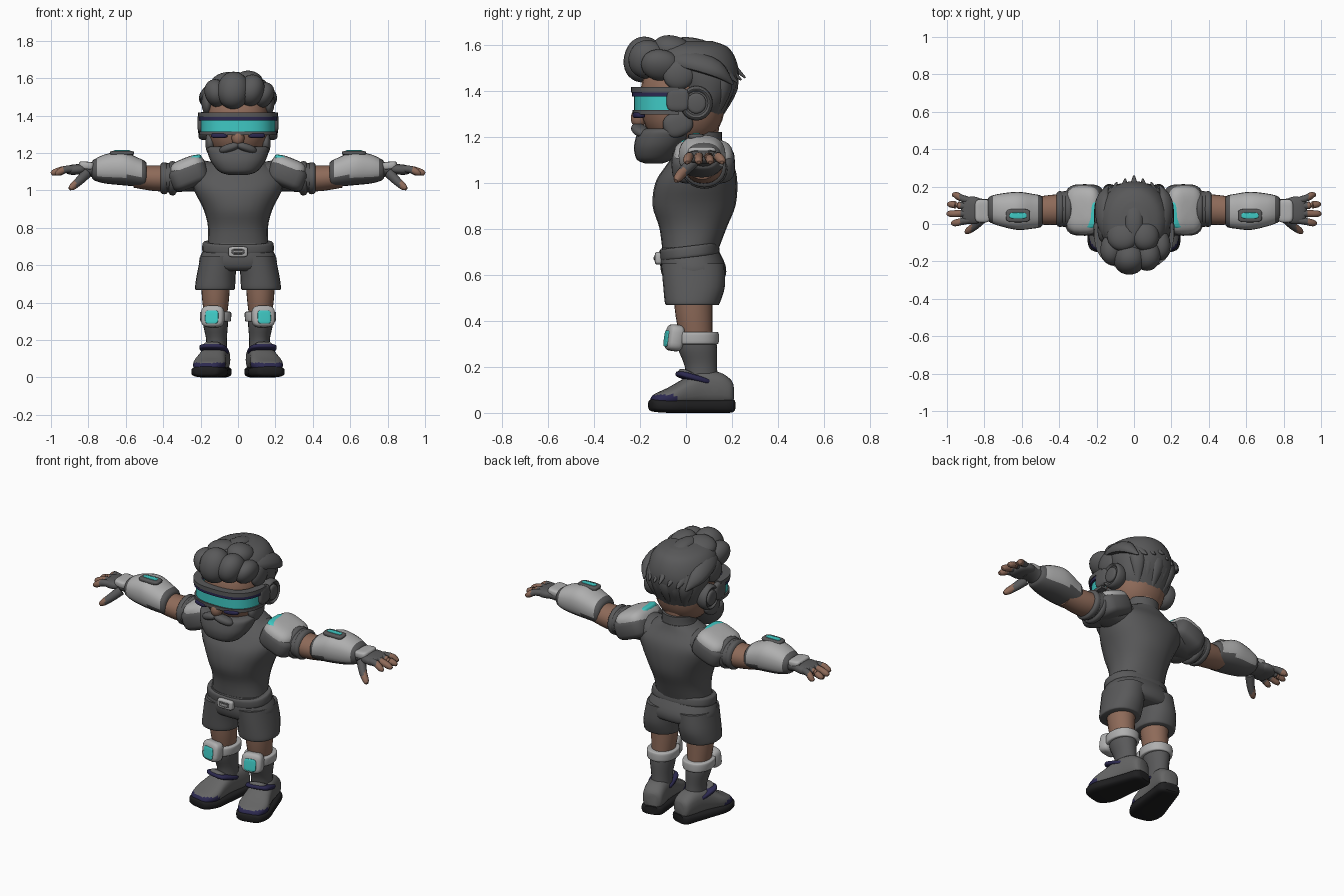
import bpy, bmesh, math
from mathutils import Vector, Matrix, Euler

cube = bpy.data.objects.get("Cube")
if cube:
    bpy.data.objects.remove(cube, do_unlink=True)


def material(name, *rgb):
    mat = bpy.data.materials.new(name)
    mat.use_nodes = True
    colour = (*rgb, 1)
    mat.diffuse_color = colour
    mat.node_tree.nodes["Principled BSDF"].inputs["Base Color"].default_value = colour
    return mat


DARK = material("charcoal cloth", .1, .1, .102)
LIGHT = material("light grey armour", .43, .43, .43)
TEAL = material("teal glow", .05, .58, .55)
SKIN = material("brown skin", .27, .145, .1)
NAVY = material("dark navy", .025, .022, .08)
BLACK = material("black rubber", .014, .014, .015)
SHOE = material("shoe grey", .13, .13, .13)


def finish(name, bm, mats, rule=None, matrix=None):
    """Turn a bmesh into an object; parts named left_ also get a right_ twin."""
    bmesh.ops.recalc_face_normals(bm, faces=bm.faces)
    mats = mats if isinstance(mats, tuple) else (mats,)
    for face in bm.faces:
        face.smooth = True
        if rule:
            face.material_index = int(rule(face.calc_center_median(), face.normal))
    if matrix:
        bm.transform(matrix)
    sides = [(name, 1)]
    if name.startswith("left_"):
        sides.append((name.replace("left_", "right_"), -1))
    for part, sign in sides:
        if sign < 0:
            bm.transform(Matrix.Scale(-1, 4, Vector((1, 0, 0))))
            bmesh.ops.reverse_faces(bm, faces=bm.faces)
        mesh = bpy.data.meshes.new(part)
        bm.to_mesh(mesh)
        for mat in mats:
            mesh.materials.append(mat)
        mesh.set_sharp_from_angle(angle=math.radians(42))
        bpy.context.collection.objects.link(bpy.data.objects.new(part, mesh))
    bm.free()


def skin_rings(name, rings, mats, rule=None, matrix=None):
    """Bridge equal point loops and cap both ends."""
    bm = bmesh.new()
    loops = [[bm.verts.new(p) for p in ring] for ring in rings]
    n = len(loops[0])
    for lo, hi in zip(loops, loops[1:]):
        for i in range(n):
            bm.faces.new((lo[i], lo[(i + 1) % n], hi[(i + 1) % n], hi[i]))
    bm.faces.new(loops[0][::-1])
    bm.faces.new(loops[-1])
    finish(name, bm, mats, rule, matrix)


def smooth_rows(rows, steps=4):
    """Catmull-Rom interpolation of number rows."""
    out = []
    for i in range(len(rows) - 1):
        quad = [rows[max(0, i - 1)], rows[i], rows[i + 1], rows[min(len(rows) - 1, i + 2)]]
        for s in range(steps):
            t = s / steps
            out.append([b + .5 * t * (c - a + t * (2*a - 5*b + 4*c - d + t * (3*(b - c) + d - a)))
                        for a, b, c, d in zip(*quad)])
    return out + [list(rows[-1])]


def power(value, p):
    return math.copysign(abs(value) ** p, value)


def outline(p, n=24):
    angles = [math.tau * i / n for i in range(n)]
    return [(power(math.cos(a), p), power(math.sin(a), p)) for a in angles]


def loft(name, axis, rows, mats, p=1, rule=None, matrix=None):
    """Rows are position on the axis, two centre offsets, two radii."""
    place = {"X": lambda t, u, v: (t, u, v), "Y": lambda t, u, v: (u, t, v),
             "Z": lambda t, u, v: (u, v, t)}[axis]
    rings = [[place(t, u + a * c, v + b * s) for c, s in outline(p)]
             for t, u, v, a, b in smooth_rows(rows)]
    skin_rings(name, rings, mats, rule, matrix)


def strand(name, rows, mats, rule=None):
    """Tapered tube along a path; rows are x, y, z, width, thickness."""
    rows = smooth_rows(rows)
    rings = []
    for i, row in enumerate(rows):
        here = Vector(row[:3])
        along = Vector(rows[min(i + 1, len(rows) - 1)][:3]) - Vector(rows[max(i - 1, 0)][:3])
        side = along.cross(here - Vector((0, 0, 1.38))).normalized()
        up = side.cross(along).normalized()
        rings.append([here + side * row[3] * c + up * row[4] * s for c, s in outline(1, 12)])
    skin_rings(name, rings, mats, rule)


def blob(name, loc, half, mats, p=1, rot=(0, 0, 0), rule=None):
    """Rounded box or ellipsoid, depending on the power p."""
    bm = bmesh.new()
    bmesh.ops.create_uvsphere(bm, u_segments=24, v_segments=16, radius=1)
    for v in bm.verts:
        flat = math.hypot(v.co.x, v.co.y)
        c, s = (v.co.x / flat, v.co.y / flat) if flat > .001 else (0, 0)
        flat = power(flat, p) if flat > .001 else 0
        v.co = (half[0] * flat * power(c, p), half[1] * flat * power(s, p), half[2] * power(v.co.z, p))
    turn = Euler([math.radians(a) for a in rot]).to_matrix().to_4x4()
    finish(name, bm, mats, rule, Matrix.Translation(loc) @ turn)


def front_band(name, low, high, thick, mat):
    """Curved strip around the front of the face."""
    rings = []
    for i in range(33):
        a = math.pi * (1 + i / 32)
        c, s = power(math.cos(a), .75), power(math.sin(a), .75)
        rings.append([((.2 + d) * c, -.03 + (.195 + d) * s, z)
                      for d, z in ((-.03, low), (thick, low), (thick, high), (-.03, high))])
    skin_rings(name, rings, mat)


# Torso, collar and neck
loft("torso", "Z", [(.68, 0, .015, .165, .115), (.8, 0, .03, .16, .145), (.9, 0, .035, .185, .18),
                    (1, 0, .045, .235, .178), (1.07, 0, .06, .25, .15), (1.13, 0, .065, .18, .11),
                    (1.17, 0, .07, .1, .09)], DARK, .9)
loft("collar", "Z", [(1.13, 0, .06, .12, .1), (1.17, 0, .065, .1, .092), (1.22, 0, .065, .098, .092)], DARK)
loft("neck", "Z", [(1.15, 0, .06, .085, .08), (1.32, 0, .06, .09, .085)], SKIN)

# Shorts, belt and buckle
loft("shorts_hips", "Z", [(.72, 0, .015, .165, .12), (.64, 0, .03, .205, .142), (.59, 0, .035, .2, .135),
                          (.57, 0, .035, .17, .11)], DARK, .85)
loft("left_shorts_leg", "Z", [(.65, .1, .03, .1, .138), (.55, .116, .035, .104, .134),
                              (.48, .123, .028, .107, .12), (.468, .123, .028, .1, .112)], DARK, .9)
tilt = Matrix.Translation((0, .015, .7)) @ Matrix.Rotation(.12, 4, "X")
loft("belt", "Z", [(-.025, 0, 0, .178, .12), (-.02, 0, 0, .192, .13), (.02, 0, 0, .188, .128),
                   (.025, 0, 0, .17, .115)], DARK, .85, matrix=tilt)
blob("belt_buckle", (0, -.115, .672), (.052, .02, .028), LIGHT, .4)
blob("buckle_slot", (0, -.133, .672), (.034, .005, .014), DARK, .4)
blob("buckle_bar", (0, -.137, .672), (.024, .005, .006), LIGHT, .4)

# Legs, socks and knee guards
loft("left_leg", "Z", [(.52, .12, .03, .078, .085), (.42, .12, .035, .072, .08), (.32, .12, .045, .06, .07)], SKIN)
loft("left_sock", "Z", [(.335, .12, .045, .066, .082), (.28, .12, .05, .066, .085),
                        (.2, .115, .065, .055, .07), (.12, .115, .07, .058, .07)], DARK)
loft("left_knee_strap", "Z", [(.298, .12, .045, .074, .09), (.305, .12, .045, .082, .097),
                              (.345, .12, .045, .084, .097), (.352, .12, .045, .074, .09)], LIGHT, .9)
blob("left_knee_guard", (.135, -.05, .326), (.062, .036, .058), LIGHT, .55, (-8, 0, 12))
blob("left_knee_light", (.14, -.083, .323), (.036, .008, .036), TEAL, .45, (-8, 0, 12))

# Shoes, toes turned out
foot = Matrix.Translation((.133, .025, 0)) @ Matrix.Rotation(.22, 4, "Z")
loft("left_sole", "Y", [(-.185, 0, .036, .04, .015), (-.17, 0, .033, .072, .027), (-.1, 0, .03, .096, .03),
                        (0, 0, .029, .086, .029), (.1, 0, .029, .074, .029), (.165, 0, .03, .064, .03),
                        (.185, 0, .032, .042, .024)], BLACK, .6, matrix=foot)
loft("left_shoe", "Y", [(-.178, 0, .048, .035, .016), (-.16, 0, .057, .065, .026), (-.1, 0, .07, .087, .04),
                        (-.03, 0, .09, .077, .06), (.04, 0, .107, .068, .076), (.12, 0, .105, .064, .072),
                        (.165, 0, .092, .056, .058), (.18, 0, .085, .035, .045)], (SHOE, NAVY), .75,
     rule=lambda c, n: c.y < -.09 and c.z < .078, matrix=foot)
blob("left_shoe_strap", (.128, .035, .15), (.075, .08, .016), NAVY, .6, (-16, 0, 12))
blob("left_shoe_tongue", (.134, .005, .165), (.05, .04, .018), SHOE, .7, (-25, 0, 12))

# Sleeves and shoulder armour
loft("left_sleeve", "X", [(.12, .07, 1.07, .1, .08), (.24, .08, 1.08, .105, .085), (.35, .08, 1.07, .098, .08),
                          (.4, .08, 1.065, .092, .078)], DARK)
for x, r in ((.35, .1), (.395, .094)):
    loft("left_sleeve_cuff", "X", [(x - .02, .08, 1.065, r - .012, r - .022), (x - .01, .08, 1.065, r, r - .01),
                                   (x + .01, .08, 1.065, r, r - .01), (x + .02, .08, 1.065, r - .012, r - .022)], DARK)
blob("left_shoulder_trim", (.263, .075, 1.08), (.108, .138, .068), DARK, .55, (0, 22, 0))
blob("left_shoulder_guard", (.262, .075, 1.097), (.1, .13, .08), (LIGHT, DARK), .6, (0, 22, 0),
     lambda c, n: c.z < -.02)
blob("left_shoulder_light", (.25, .055, 1.162), (.058, .08, .02), TEAL, .6, (0, 18, 0))

# Arms and forearm guards
loft("left_arm", "X", [(.36, .08, 1.065, .082, .07), (.45, .075, 1.065, .08, .068), (.56, .07, 1.075, .07, .06)], SKIN)
loft("left_forearm_guard", "X", [(.488, .068, 1.09, .072, .055), (.5, .068, 1.09, .085, .068),
                                 (.535, .068, 1.098, .092, .077), (.62, .07, 1.118, .102, .09),
                                 (.71, .075, 1.115, .088, .078), (.765, .078, 1.11, .072, .058),
                                 (.78, .078, 1.11, .06, .045)], (DARK, LIGHT), .85,
     rule=lambda c, n: .515 < c.x < .755 and c.z > 1.075)
loft("left_wrist", "X", [(.76, .075, 1.11, .06, .045), (.8, .075, 1.112, .058, .036),
                         (.85, .075, 1.115, .068, .032)], DARK)
blob("left_wrist_plate", (.81, .07, 1.132), (.042, .062, .022), LIGHT, .5, (0, -5, 0))
blob("left_guard_frame", (.62, .045, 1.2), (.065, .036, .012), DARK, .5)
blob("left_guard_light", (.62, .045, 1.21), (.046, .016, .006), TEAL, .5)

# Gloved hands with bare fingertips
blob("left_palm", (.865, .073, 1.112), (.06, .074, .028), DARK, .75, (0, 4, 0))
for y, tip_y, tip_x in ((.125, .155, .965), (.093, .105, .99), (.056, .055, .993), (.02, .005, .97)):
    strand("left_finger", [(.88, y, 1.115, .018, .018), (.925, (y + tip_y) / 2, 1.112, .02, .019),
                           (tip_x - .012, tip_y, 1.096, .018, .017), (tip_x + .006, tip_y, 1.088, .008, .008)],
           (DARK, SKIN), lambda c, n: c.x > .932)
strand("left_thumb", [(.81, .03, 1.09, .028, .026), (.85, -.01, 1.05, .024, .022),
                      (.885, -.035, 1.02, .019, .018), (.9, -.045, 1.008, .009, .009)],
       (DARK, SKIN), lambda c, n: c.x > .868)

# Head, nose and beard
blob("head", (0, -.015, 1.36), (.166, .185, .2), SKIN, .85)
blob("nose", (0, -.205, 1.28), (.034, .035, .042), SKIN)
loft("beard", "Z", [(1.083, 0, -.14, .05, .035), (1.1, 0, -.138, .1, .075), (1.15, 0, -.118, .142, .108),
                    (1.2, 0, -.095, .162, .122), (1.225, 0, -.085, .165, .118), (1.235, 0, -.08, .15, .1)], DARK, .85)
blob("left_sideburn", (.148, -.035, 1.255), (.026, .065, .055), DARK, .8, (25, 0, 0))
blob("left_moustache", (.045, -.2, 1.228), (.058, .034, .022), DARK, .85, (0, 18, 18))
blob("lower_lip", (0, -.197, 1.205), (.035, .014, .01), SKIN)

# Visor and headphones
front_band("visor_brow", 1.392, 1.416, .014, DARK)
front_band("visor_upper_trim", 1.374, 1.393, .01, NAVY)
front_band("visor_lens", 1.314, 1.375, 0, TEAL)
front_band("visor_lower_rim", 1.296, 1.315, .008, DARK)
blob("left_visor_pad", (.1, -.205, 1.293), (.045, .022, .013), NAVY, .6, (0, 0, 15))
blob("left_visor_arm", (.197, -.035, 1.36), (.02, .05, .052), DARK, .6)
loft("left_earphone", "X", [(.14, .045, 1.345, .058, .06), (.165, .045, 1.345, .07, .074),
                            (.195, .045, 1.345, .07, .074), (.21, .045, 1.345, .06, .063),
                            (.2, .045, 1.345, .05, .052)], DARK)
loft("left_earphone_cap", "X", [(.19, .045, 1.345, .042, .044), (.208, .045, 1.345, .042, .044),
                                (.214, .045, 1.345, .03, .032)], DARK)

# Hair: a cap, swept-back locks and a rolled front
loft("hair_cap", "Z", [(1.27, 0, .085, .1, .066), (1.33, 0, .08, .155, .1), (1.4, 0, .08, .175, .135),
                       (1.47, 0, .055, .185, .175), (1.54, 0, .02, .178, .195), (1.59, 0, .015, .14, .165),
                       (1.615, 0, .015, .07, .1)], DARK)
for i in range(-3, 4):
    s, dip = i / 3, .018 * abs(i)
    strand("top_lock", [(.1 * s, -.13, 1.585 - dip, .03, .02), (.155 * s, 0, 1.605 - dip * 1.3, .05, .028),
                        (.17 * s, .13, 1.565 - dip * 1.3, .045, .026),
                        (.14 * s, .258 - dip, 1.455 - dip / 2, .005, .004)], DARK)
for i in range(-2, 3):
    strand("nape_lock", [(.06 * i, .19 - .02 * abs(i), 1.5, .04, .025), (.058 * i, .2 - .015 * abs(i), 1.41, .04, .025),
                         (.04 * i, .145 - .01 * abs(i), 1.275, .006, .005)], DARK)
blob("left_temple_hair", (.165, -.03, 1.47), (.03, .07, .065), DARK, 1, (20, 0, 0))
for x, y, z, w, h, lean in ((-.025, -.185, 1.535, .085, .1, 4), (.07, -.165, 1.535, .07, .085, 18),
                            (-.115, -.135, 1.52, .062, .075, -22), (.135, -.11, 1.51, .055, .07, 28),
                            (.06, -.06, 1.58, .075, .058, 10), (-.06, -.06, 1.58, .085, .05, -10)):
    blob("front_hair_roll", (x, y, z), (w, .085, h), DARK, .95, (-12, lean, 0))
